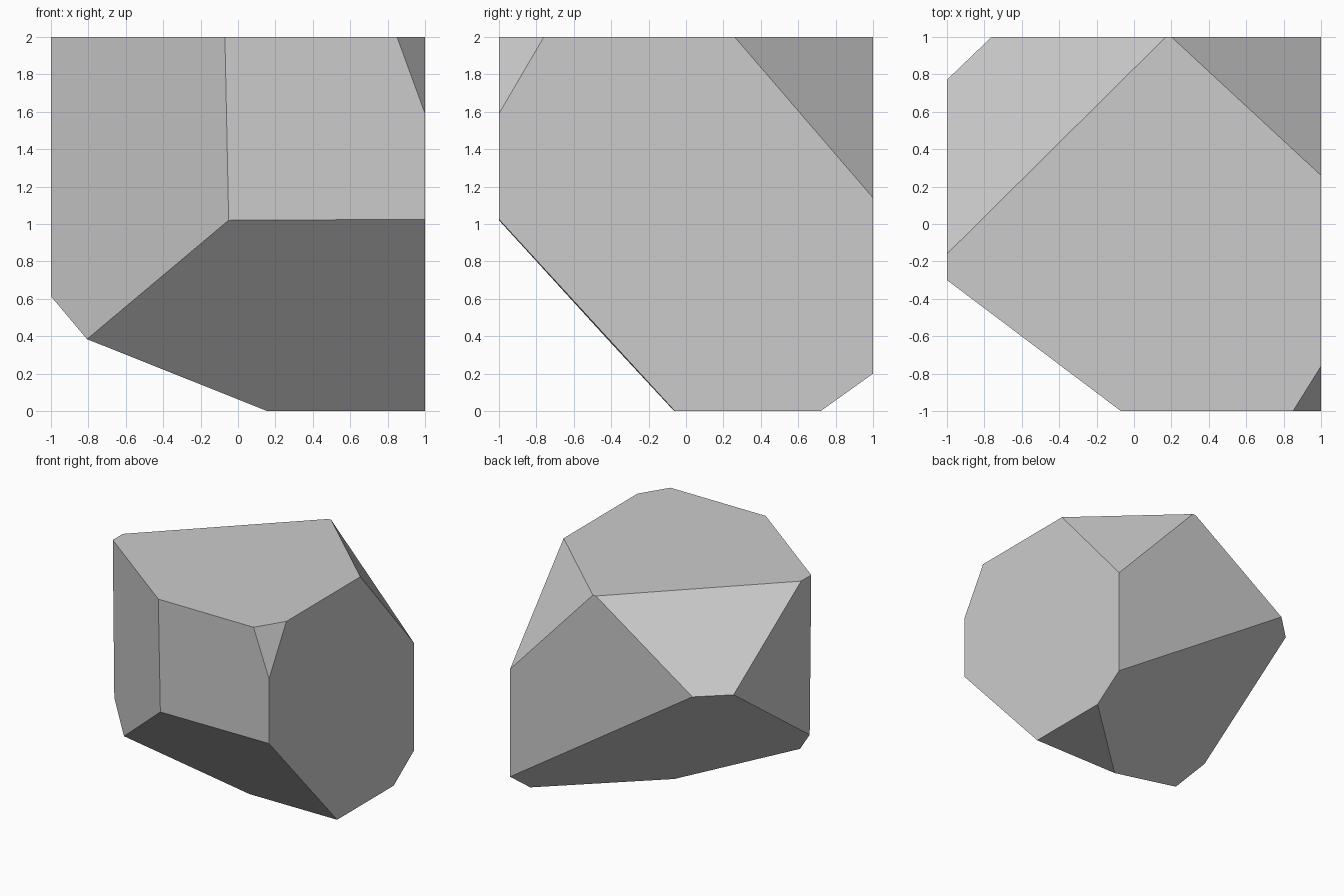
import bpy
import bmesh
from mathutils import Vector

if "Cube" in bpy.data.objects:
    bpy.data.objects.remove(bpy.data.objects["Cube"], do_unlink=True)

# Plain grey stone
stone_grey = bpy.data.materials.new("stone_grey")
stone_grey.use_nodes = True
colour = (0.6, 0.6, 0.6, 1.0)
stone_grey.diffuse_color = colour
stone_grey.node_tree.nodes["Principled BSDF"].inputs["Base Color"].default_value = colour

CENTRE = Vector((0, 0, 1))


def chip(bm, a, b, c):
    """Slice off everything beyond the plane through three points and cap it."""
    a, b, c = Vector(a), Vector(b), Vector(c)
    normal = (b - a).cross(c - a).normalized()
    if normal.dot(CENTRE - a) > 0:
        normal.negate()
    cut = bmesh.ops.bisect_plane(bm, geom=bm.verts[:] + bm.edges[:] + bm.faces[:],
                                 dist=1e-5, plane_co=a, plane_no=normal, clear_outer=True)
    rim = [e for e in cut["geom_cut"] if isinstance(e, bmesh.types.BMEdge)]
    bmesh.ops.contextual_create(bm, geom=rim)


# Block, standing on the ground
bm = bmesh.new()
bmesh.ops.create_cube(bm, size=2)
bmesh.ops.translate(bm, vec=CENTRE, verts=bm.verts)

# Front right side, running almost upright
chip(bm, (-0.07, -1, 2), (-1, -0.3, 2), (-0.05, -1, 1.02))
# Front underside
chip(bm, (-0.05, -1, 1.02), (1, -1, 1.025), (1, -0.06, 0))
# Rear underside
chip(bm, (1, 1, 0.2), (1, 0.72, 0), (0.16, -0.06, 0))
# Upper rear slope
chip(bm, (-1, -0.16, 2), (0.17, 1, 2), (-1, 0.77, 1.364))
# Upper rear corner
chip(bm, (0.2, 1, 2), (1, 0.26, 2), (1, 1, 1.14))
# Small upper front corner
chip(bm, (0.85, -1, 2), (1, -1, 1.59), (1, -0.76, 2))

bmesh.ops.recalc_face_normals(bm, faces=bm.faces)
mesh = bpy.data.meshes.new("rock")
bm.to_mesh(mesh)
bm.free()
mesh.materials.append(stone_grey)
rock = bpy.data.objects.new("rock", mesh)
bpy.context.collection.objects.link(rock)
